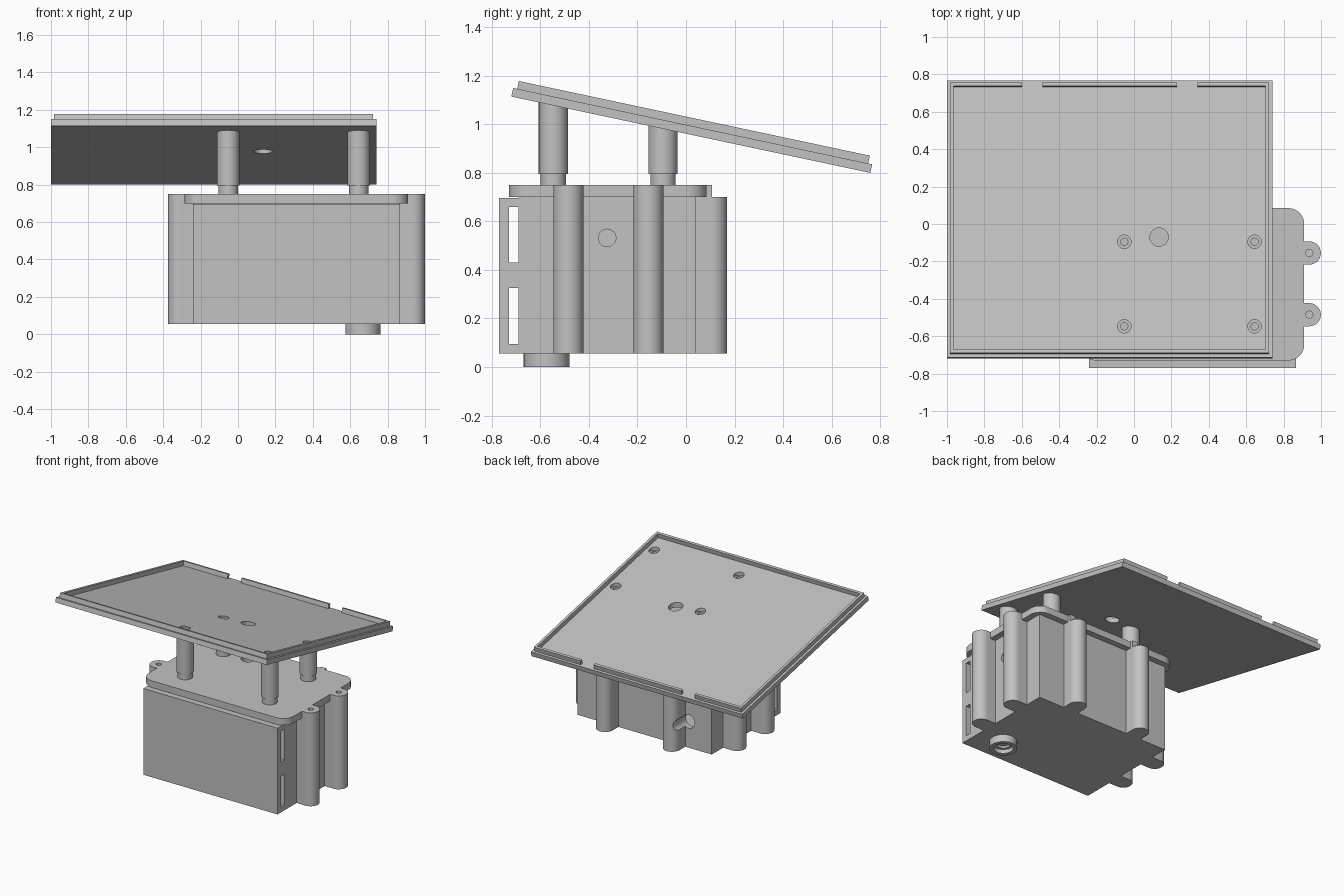
import bpy, bmesh, math
from mathutils import Matrix, Vector

cube = bpy.data.objects.get("Cube")
if cube:
    bpy.data.objects.remove(cube, do_unlink=True)

grey = bpy.data.materials.new("plain_grey")
grey.use_nodes = True
COLOUR = (0.54, 0.54, 0.54, 1)
grey.diffuse_color = COLOUR
grey.node_tree.nodes["Principled BSDF"].inputs["Base Color"].default_value = COLOUR


def make(name, bm):
    mesh = bpy.data.meshes.new(name)
    bm.to_mesh(mesh)
    bm.free()
    mesh.materials.append(grey)
    ob = bpy.data.objects.new(name, mesh)
    bpy.context.collection.objects.link(ob)
    return ob


def box(name, x, y, z, corner=0):
    """Box from (min, max) pairs, with optional rounded upright edges."""
    bm = bmesh.new()
    size = [b - a for a, b in (x, y, z)]
    mid = Vector([(a + b) / 2 for a, b in (x, y, z)])
    bmesh.ops.create_cube(bm, size=1, matrix=Matrix.Translation(mid) @ Matrix.Diagonal((*size, 1)))
    if corner:
        upright = [e for e in bm.edges if abs(e.verts[0].co.z - e.verts[1].co.z) > 0.001]
        bmesh.ops.bevel(bm, geom=upright, offset=corner, segments=10, profile=0.5, affect='EDGES')
    return make(name, bm)


def rod(name, start, length, radius, axis='Z'):
    """Cylinder beginning at start and running along the positive axis."""
    turn = {'X': Matrix.Rotation(math.pi / 2, 4, 'Y'),
            'Y': Matrix.Rotation(-math.pi / 2, 4, 'X'), 'Z': Matrix()}[axis]
    bm = bmesh.new()
    bmesh.ops.create_cone(bm, cap_ends=True, segments=48, radius1=radius, radius2=radius, depth=length,
                          matrix=Matrix.Translation(start) @ turn @ Matrix.Translation((0, 0, length / 2)))
    return make(name, bm)


def combine(target, tools, operation):
    """Apply boolean tools one after another, then remove them."""
    bpy.context.view_layer.objects.active = target
    for tool in tools:
        tool.hide_render = True
        mod = target.modifiers.new("cut", 'BOOLEAN')
        mod.operation = operation
        mod.solver = 'EXACT'
        mod.object = tool
        bpy.ops.object.modifier_apply(modifier=mod.name)
        bpy.data.objects.remove(tool, do_unlink=True)


# Screw columns around the housing: centre and direction back to the wall
ears = [(x, y, -s, 0) for x, s in ((-0.312, -1), (0.937, 1)) for y in (-0.485, -0.155)]
ears += [(x, 0.108, 0, -1) for x in (0.04, 0.59)]
EAR = 0.062


def add_ears(target, z0, z1):
    tools = []
    for x, y, dx, dy in ears:
        tools.append(rod("ear", (x, y, z0), z1 - z0, EAR))
        ex, ey = x + dx * 0.1, y + dy * 0.1
        xs = sorted((x, ex)) if dx else (x - EAR, x + EAR)
        ys = sorted((y, ey)) if dy else (y - EAR, y + EAR)
        tools.append(box("neck", xs, ys, (z0, z1)))
    combine(target, tools, 'UNION')


# Hollow housing with columns and cable holes
housing = box("housing", (-0.24, 0.865), (-0.69, 0.04), (0.055, 0.70))
add_ears(housing, 0.055, 0.70)
combine(housing, [
    box("cavity", (-0.2, 0.825), (-0.65, 0.0), (0.095, 0.8)),
    rod("side_hole", (0.8, -0.325, 0.532), 0.2, 0.036, 'X'),
    rod("back_hole", (-0.05, -0.02, 0.25), 0.2, 0.05, 'Y')], 'DIFFERENCE')

# Lid with matching ears and holes
lid = box("lid", (-0.285, 0.91), (-0.73, 0.085), (0.70, 0.75), 0.085)
add_ears(lid, 0.70, 0.75)
holes = [rod("screw_hole", (x, y, 0.6), 0.3, 0.019) for x, y, _, _ in ears]
holes.append(rod("cable_hole", (0.134, -0.07, 0.6), 0.3, 0.049))
combine(lid, holes, 'DIFFERENCE')

# Front panel held off the housing by rails
panel = box("front_panel", (-0.24, 0.865), (-0.77, -0.73), (0.055, 0.697))
for i, z in enumerate(((0.055, 0.095), (0.325, 0.43), (0.66, 0.697))):
    box(f"panel_rail_{i + 1}", (-0.24, 0.865), (-0.73, -0.69), z)

# Ring socket under the housing
socket = rod("bottom_socket", (0.668, -0.575, 0), 0.056, 0.094)
combine(socket, [rod("bore", (0.668, -0.575, -0.02), 0.05, 0.066),
                 rod("inner_bore", (0.668, -0.575, -0.02), 0.065, 0.045)], 'DIFFERENCE')

# Sloping tray: slab, raised lip with two gaps at the back
HALF_X, HALF_Y, BASE, TOP = 0.87, 0.7565, 0.036, 0.069
SLOPE = math.radians(-12)
CENTRE = Vector((-0.13, 0.02, 0.9575))
place = Matrix.Translation(CENTRE) @ Matrix.Rotation(SLOPE, 4, 'X')
tray = box("tray", (-HALF_X, HALF_X), (-HALF_Y, HALF_Y), (0, BASE))
OUT, IN = 0.017, 0.036
lip = box("tray_lip", (-HALF_X + OUT, HALF_X - OUT), (-HALF_Y + OUT, HALF_Y - OUT), (BASE, TOP))
cuts = [box("middle", (-HALF_X + IN, HALF_X - IN), (-HALF_Y + IN, HALF_Y - IN), (0, 0.1))]
cuts += [box("gap", (x, x + 0.11), (HALF_Y - 0.1, HALF_Y), (0, 0.1)) for x in (-0.47, 0.36)]
combine(lip, cuts, 'DIFFERENCE')
for ob in (tray, lip):
    ob.data.transform(place)

# Four legs between lid and tray, with recessed screw holes
legs = [(x, y) for x in (-0.052, 0.645) for y in (-0.547, -0.095)]
holes = [rod("recess", (x, y, 0.9), 0.4, 0.036) for x, y in legs]
holes.append(rod("cable_hole", (0.134, -0.07, 0.9), 0.2, 0.049))
combine(tray, holes, 'DIFFERENCE')
for i, (x, y) in enumerate(legs):
    top = CENTRE.z + math.tan(SLOPE) * (y - CENTRE.y) + 0.018
    leg = rod(f"leg_{i + 1}", (x, y, 0.795), top - 0.795, 0.06)
    combine(leg, [rod("screw_hole", (x, y, top - 0.1), 0.2, 0.019)], 'DIFFERENCE')
    rod(f"leg_foot_{i + 1}", (x, y, 0.75), 0.046, 0.052)

# Smooth round walls, keep hard edges
bpy.ops.object.select_all(action='DESELECT')
for ob in bpy.context.collection.objects:
    if ob.type == 'MESH' and grey.name in ob.data.materials:
        ob.select_set(True)
        bpy.context.view_layer.objects.active = ob
bpy.ops.object.shade_smooth_by_angle(angle=math.radians(30))
